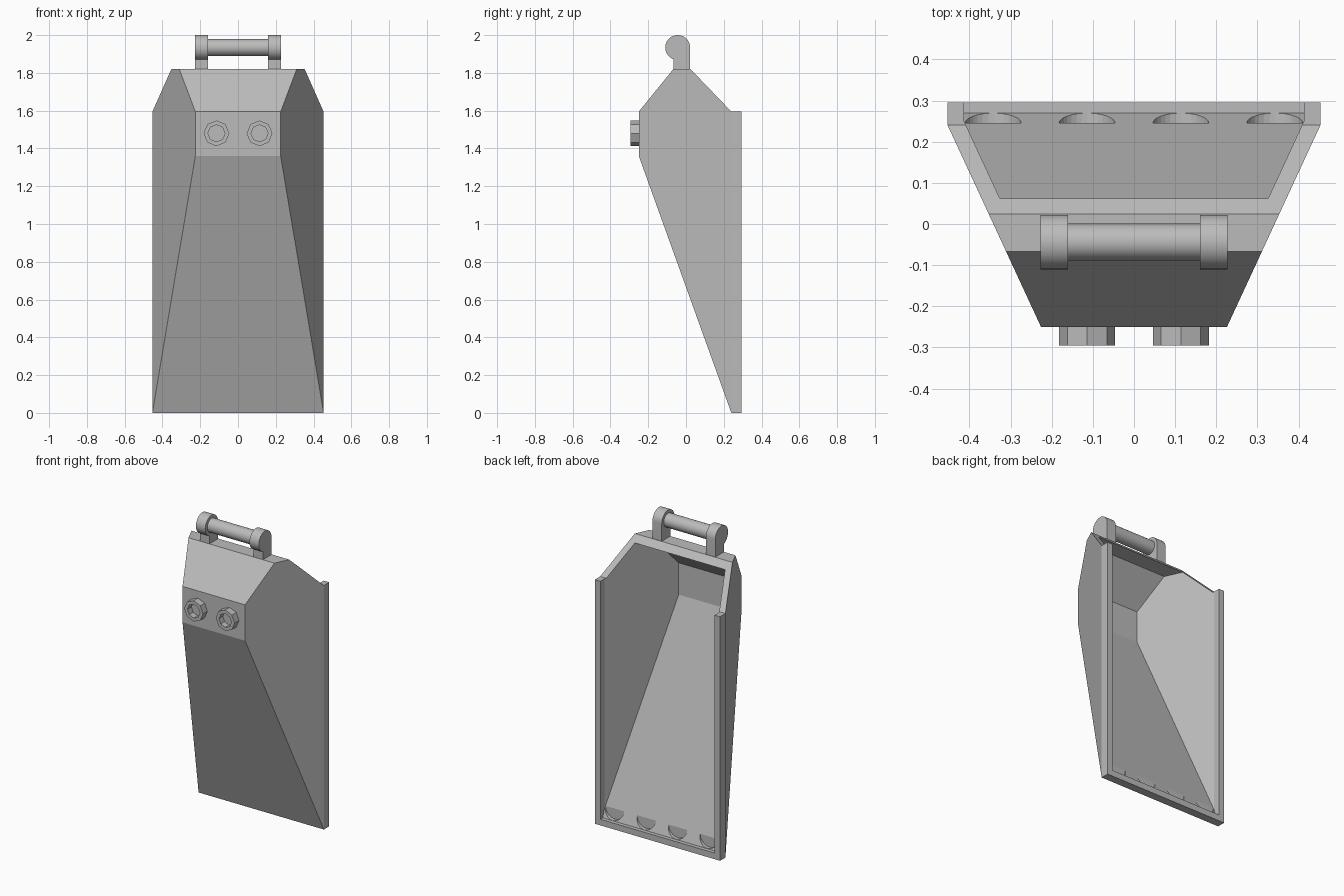
import bpy, bmesh, math
from mathutils import Matrix

if "Cube" in bpy.data.objects:
    bpy.data.objects.remove(bpy.data.objects["Cube"], do_unlink=True)

steel = bpy.data.materials.new("grey steel")
GREY = (0.5, 0.5, 0.5, 1)
steel.diffuse_color = GREY
steel.use_nodes = True
steel.node_tree.nodes["Principled BSDF"].inputs["Base Color"].default_value = GREY

BACK, FLANGE, FRONT = 0.295, 0.24, -0.25
WALL = 0.04
TAPER = (0.453 - 0.226) / (FLANGE - FRONT)   # side wall lean
SLOPE = (FLANGE - FRONT) / 1.36              # front wall lean


def finish(bm, name):
    bmesh.ops.recalc_face_normals(bm, faces=bm.faces)
    mesh = bpy.data.meshes.new(name)
    bm.to_mesh(mesh)
    bm.free()
    mesh.materials.append(steel)
    obj = bpy.data.objects.new(name, mesh)
    bpy.context.collection.objects.link(obj)
    return obj


def tapered_body(name, profile, half_width, split):
    """Side profile (y, z) swept across x, narrowing in front of split."""
    bm = bmesh.new()
    sides = []
    for s in (-1, 1):
        ring = [bm.verts.new((s * (half_width - TAPER * max(0, split - y)), y, z))
                for y, z in profile]
        sides.append(ring)
        bm.faces.new([v for v in ring if v.co.y <= split + 1e-5])
        bm.faces.new([v for v in ring if v.co.y >= split - 1e-5])
    left, right = sides
    for i in range(len(profile)):
        bm.faces.new((left[i - 1], left[i], right[i], right[i - 1]))
    return finish(bm, name)


def prism(name, outline, x0, x1):
    """Outline (y, z) extruded from x0 to x1."""
    bm = bmesh.new()
    face = bm.faces.new([bm.verts.new((x0, y, z)) for y, z in outline])
    new = bmesh.ops.extrude_face_region(bm, geom=[face])["geom"]
    bmesh.ops.translate(bm, vec=(x1 - x0, 0, 0),
                        verts=[v for v in new if isinstance(v, bmesh.types.BMVert)])
    return finish(bm, name)


def cylinder_y(name, x, z, y0, y1, radius, sides):
    bm = bmesh.new()
    place = Matrix.Translation((x, (y0 + y1) / 2, z)) @ Matrix.Rotation(math.pi / 2, 4, "X")
    bmesh.ops.create_cone(bm, cap_ends=True, segments=sides, radius1=radius,
                          radius2=radius, depth=y1 - y0, matrix=place)
    return finish(bm, name)


def select(obj):
    bpy.ops.object.select_all(action="DESELECT")
    obj.select_set(True)
    bpy.context.view_layer.objects.active = obj


def cut(obj, cutter):
    select(obj)
    mod = obj.modifiers.new("cut", "BOOLEAN")
    mod.operation, mod.solver, mod.object = "DIFFERENCE", "EXACT", cutter
    bpy.ops.object.modifier_apply(modifier=mod.name)
    bpy.data.objects.remove(cutter, do_unlink=True)


def smooth(obj):
    select(obj)
    bpy.ops.object.shade_smooth_by_angle(angle=math.radians(30))


# Bucket shell, hollow and open at the back and sloped top
shell = tapered_body("bucket_shell", [
    (BACK, 0), (FLANGE, 0), (FRONT, 1.36), (FRONT, 1.595), (-0.067, 1.82),
    (0.024, 1.82), (FLANGE, 1.595), (BACK, 1.595)], 0.453, FLANGE)
lip = 0.27
inner = 0.25
hollow = tapered_body("hollow_cutter", [
    (0.5, WALL), (lip, WALL), (inner, WALL + (lip - inner) / SLOPE),
    (FRONT + WALL, WALL + (lip - FRONT - WALL) / SLOPE), (FRONT + WALL, 1.58),
    (-0.048, 1.78), (inner, 1.78), (0.5, 1.78)], 0.413, inner)
cut(shell, hollow)

# Shallow round pockets along the bottom of the inside
pocket_y = 0.245
for x in (-0.342, -0.114, 0.114, 0.342):
    z = WALL + (lip - pocket_y) / SLOPE
    cut(shell, cylinder_y("pocket_cutter", x, z, pocket_y, 0.4, 0.068, 32))

# Octagonal sockets on the front
for side, x in (("right", -0.114), ("left", 0.114)):
    nut = cylinder_y(side + "_nut", x, 1.48, -BACK, FRONT, 0.068, 8)
    cut(nut, cylinder_y("socket_cutter", x, 1.48, -0.4, FRONT - 0.005, 0.045, 8))

# Handle lugs: round head on a straight stem
cy, cz, r = -0.044, 1.934, 0.066
stem_front = -0.067
start = -math.pi + math.acos((cy - stem_front) / r)
arc = [start - i * (start + 2 * math.pi) / 28 for i in range(29)]
outline = [(cy + r * math.cos(a), cz + r * math.sin(a)) for a in arc]
outline += [(cy + r, 1.82), (stem_front, 1.82)]
for side, s in (("right", -1), ("left", 1)):
    smooth(prism(side + "_handle_lug", outline, s * 0.16, s * 0.227))

# Handle bar between the lugs
circle = [(cy + 0.045 * math.cos(i * math.pi / 16), cz + 0.045 * math.sin(i * math.pi / 16))
          for i in range(32)]
smooth(prism("handle_bar", circle, -0.16, 0.16))
